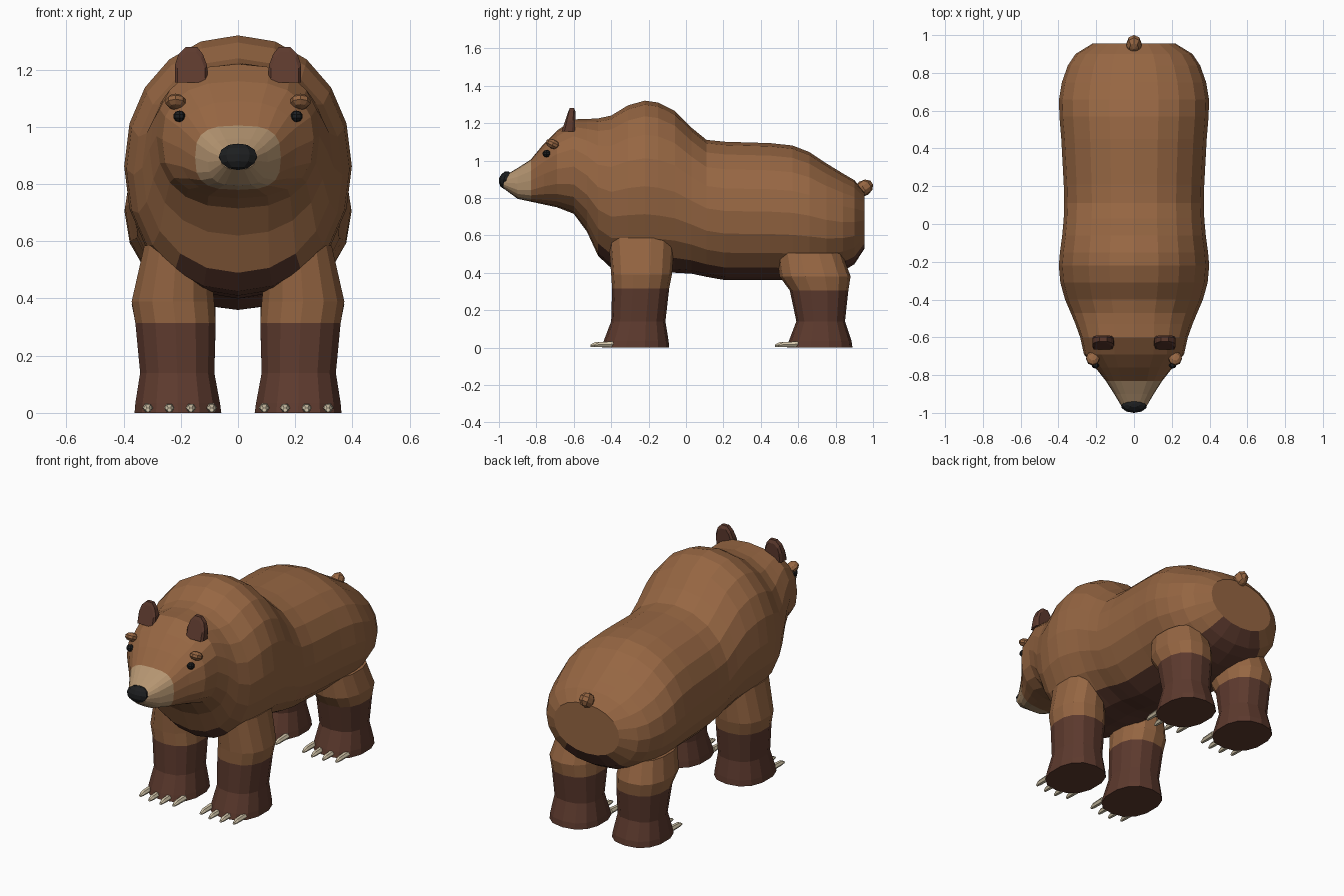
import bpy, bmesh, math
from mathutils import Vector, Matrix

if "Cube" in bpy.data.objects:
    bpy.data.objects.remove(bpy.data.objects["Cube"])


def mat(name, rgb):
    m = bpy.data.materials.new(name)
    m.diffuse_color = (*rgb, 1)
    m.use_nodes = True
    m.node_tree.nodes["Principled BSDF"].inputs["Base Color"].default_value = m.diffuse_color
    return m


BROWN = mat("brown fur", (0.305, 0.133, 0.055))
DARK = mat("dark brown fur", (0.109, 0.042, 0.027))
TAN = mat("tan muzzle", (0.46, 0.30, 0.165))
BLACK = mat("black", (0.012, 0.013, 0.014))
CREAM = mat("cream claw", (0.65, 0.56, 0.40))


def finish(bm, name, mats):
    bmesh.ops.recalc_face_normals(bm, faces=bm.faces)
    me = bpy.data.meshes.new(name)
    bm.to_mesh(me)
    bm.free()
    for m in mats:
        me.materials.append(m)
    ob = bpy.data.objects.new(name, me)
    bpy.context.collection.objects.link(ob)
    return ob


def loft(bm, rings, rule):
    """Bridge rings of points, cap the ends; rule(i, j) gives the material."""
    loops = [[bm.verts.new(p) for p in r] for r in rings]
    n = len(loops[0])
    for i in range(len(loops) - 1):
        for j in range(n):
            k = (j + 1) % n
            f = bm.faces.new((loops[i][j], loops[i][k], loops[i + 1][k], loops[i + 1][j]))
            f.material_index = rule(i, j)
    bm.faces.new(loops[0]).material_index = rule(0, n // 2)
    bm.faces.new(loops[-1]).material_index = rule(len(rings) - 2, n // 2)


def power(v, e):
    return math.copysign(abs(v) ** e, v)


# Body and head: y, half width, top, bottom, squareness
SECTIONS = [
    (-0.975, 0.06, 0.915, 0.85, 2.2), (-0.90, 0.105, 0.96, 0.795, 2.8),
    (-0.83, 0.15, 1.005, 0.78, 3), (-0.76, 0.205, 1.09, 0.765, 2.6),
    (-0.69, 0.265, 1.16, 0.75, 2.5), (-0.60, 0.285, 1.22, 0.715, 2.4),
    (-0.53, 0.31, 1.222, 0.62, 2.2), (-0.47, 0.335, 1.225, 0.49, 2.1),
    (-0.40, 0.365, 1.24, 0.425, 2.1), (-0.31, 0.39, 1.295, 0.41, 2.1),
    (-0.22, 0.398, 1.32, 0.405, 2.1), (-0.15, 0.392, 1.31, 0.40, 2.1),
    (-0.06, 0.38, 1.265, 0.40, 2.1), (0.03, 0.372, 1.175, 0.395, 2.1),
    (0.11, 0.37, 1.11, 0.378, 2.1), (0.21, 0.372, 1.10, 0.36, 2.1),
    (0.45, 0.385, 1.093, 0.36, 2.1), (0.57, 0.395, 1.08, 0.36, 2.1),
    (0.66, 0.397, 1.045, 0.365, 2.1), (0.75, 0.382, 0.985, 0.38, 2.1),
    (0.84, 0.35, 0.93, 0.41, 2.1), (0.90, 0.31, 0.895, 0.445, 2.1),
    (0.955, 0.22, 0.83, 0.53, 2.1)]
SEG = 20
rings = []
for y, w, top, bot, e in SECTIONS:
    c, h = (top + bot) / 2, (top - bot) / 2
    ring = []
    for j in range(SEG):
        a = 2 * math.pi * j / SEG
        ring.append((w * power(math.sin(a), 2 / e), y, c - h * power(math.cos(a), 2 / e)))
    rings.append(ring)


def body_rule(i, j):
    if i < 2:
        return 2
    return 1 if i >= 7 and (j < 2 or j >= SEG - 2) else 0


bm = bmesh.new()
loft(bm, rings, body_rule)
finish(bm, "body", [BROWN, DARK, TAN])

# Legs: z, x min, x max, y min, y max
FRONT = [(0, 0.055, 0.365, -0.45, -0.09), (0.035, 0.06, 0.362, -0.44, -0.093),
         (0.14, 0.08, 0.345, -0.40, -0.11), (0.315, 0.075, 0.362, -0.395, -0.09),
         (0.39, 0.08, 0.375, -0.40, -0.075), (0.585, 0.10, 0.33, -0.415, -0.06)]
REAR = [(0, 0.055, 0.365, 0.54, 0.89), (0.035, 0.06, 0.362, 0.55, 0.885),
        (0.14, 0.08, 0.345, 0.59, 0.85), (0.305, 0.075, 0.36, 0.555, 0.868),
        (0.38, 0.075, 0.375, 0.50, 0.88), (0.505, 0.09, 0.345, 0.485, 0.835)]


def leg(name, profile, side):
    bm = bmesh.new()
    rings = []
    for z, x0, x1, y0, y1 in profile:
        ring = []
        for j in range(14):
            a = 2 * math.pi * (j + 0.5) / 14
            ring.append((side * ((x0 + x1) / 2 + (x1 - x0) / 2 * power(math.cos(a), 0.85)),
                         (y0 + y1) / 2 + (y1 - y0) / 2 * power(math.sin(a), 0.85), z))
        rings.append(ring)
    loft(bm, rings, lambda i, j: 1 if i < 3 else 0)
    finish(bm, name, [BROWN, DARK])


def blob(name, loc, size, m, rot=(0, 0, 0), u=8, v=5):
    bm = bmesh.new()
    bmesh.ops.create_uvsphere(bm, u_segments=u, v_segments=v, radius=1)
    ob = finish(bm, name, [m])
    ob.scale, ob.rotation_euler, ob.location = size, rot, loc
    return ob


def claws(name, y, side):
    bm = bmesh.new()
    for x, dy in ((0.092, 0.02), (0.165, 0), (0.24, 0), (0.315, 0.02)):
        rings = []
        for d, r, z in ((-0.055, 0.008, 0.01), (-0.03, 0.016, 0.016), (0.05, 0.019, 0.018)):
            rings.append([(side * x + r * math.cos(k * math.pi / 3), y + dy + d,
                           z + r * 0.9 * math.sin(k * math.pi / 3)) for k in range(6)])
        loft(bm, rings, lambda i, j: 0)
    finish(bm, name, [CREAM])


def ear(name, side):
    # Rounded arch outline given thickness and leaned back
    outline = [(-0.058, 0), (-0.058, 0.06), (-0.045, 0.10), (-0.02, 0.125),
               (0.02, 0.125), (0.04, 0.10), (0.055, 0.06), (0.058, 0)]
    bm = bmesh.new()
    rings = []
    for d, s in ((-0.035, 0.85), (-0.02, 1), (0.02, 1), (0.035, 0.85)):
        rings.append([(side * (0.163 - x * s), -0.63 + d * (1 - z * 3.5) + z * 0.16, 1.155 + z * s)
                      for x, z in outline])
    loft(bm, rings, lambda i, j: 0)
    finish(bm, name, [DARK])


for side, label in ((1, "left"), (-1, "right")):
    leg(f"front_leg_{label}", FRONT, side)
    leg(f"rear_leg_{label}", REAR, side)
    claws(f"front_claws_{label}", -0.455, side)
    claws(f"rear_claws_{label}", 0.53, side)
    ear(f"ear_{label}", side)
    blob(f"eye_{label}", (side * 0.205, -0.745, 1.037), (0.022, 0.022, 0.02), BLACK)
    blob(f"brow_{label}", (side * 0.218, -0.712, 1.088), (0.037, 0.04, 0.025), BROWN,
         (math.radians(-25), 0, 0))

# Nose pad and stub tail
blob("nose", (0, -0.962, 0.895), (0.07, 0.038, 0.048), BLACK, (math.radians(-15), 0, 0), 10, 6)
blob("tail", (0, 0.95, 0.852), (0.042, 0.055, 0.042), BROWN, (math.radians(35), 0, 0))
